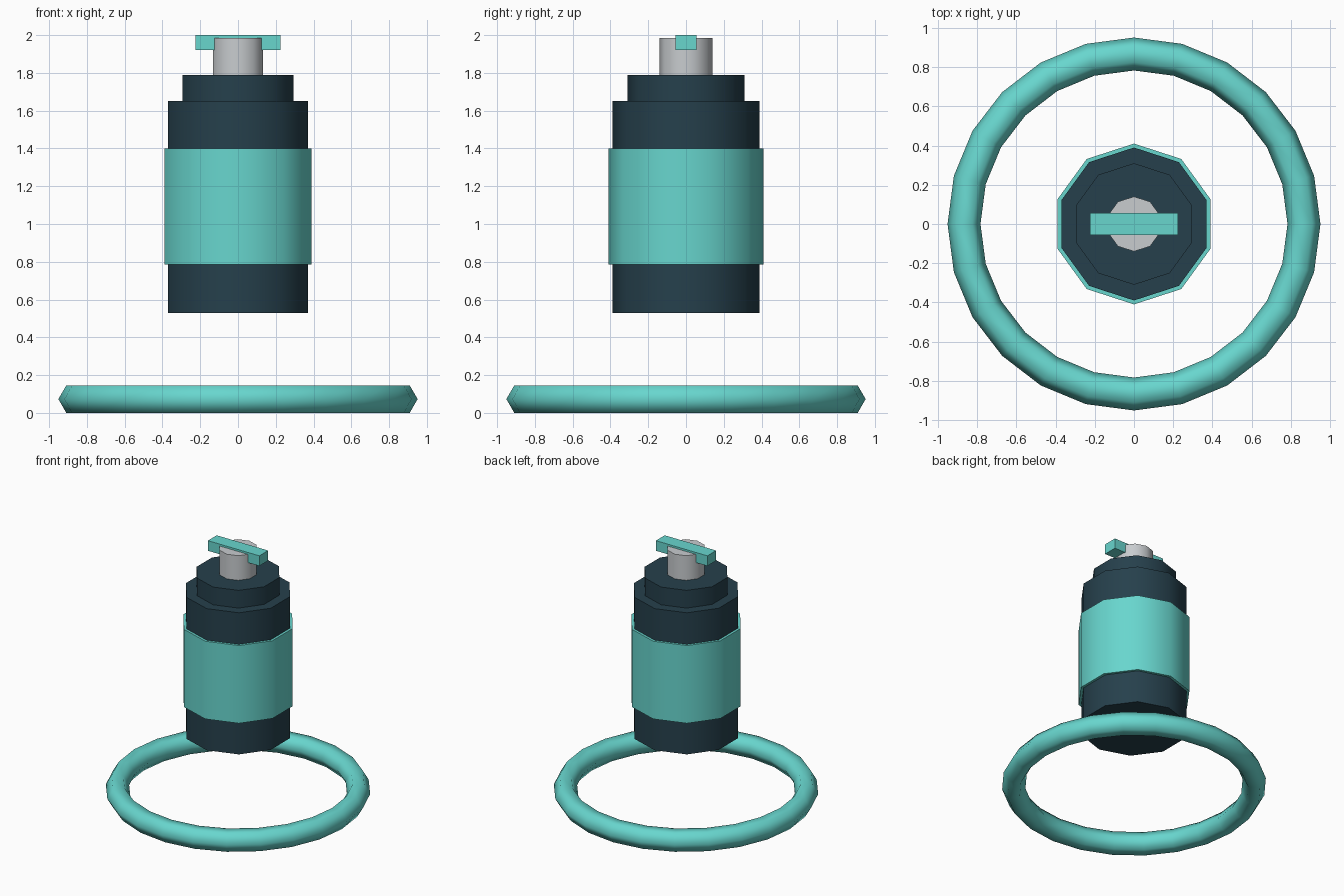
import bpy
from math import radians

cube = bpy.data.objects.get("Cube")
if cube:
    bpy.data.objects.remove(cube, do_unlink=True)


def material(name, rgb):
    mat = bpy.data.materials.new(name)
    mat.use_nodes = True
    mat.diffuse_color = (*rgb, 1)
    mat.node_tree.nodes["Principled BSDF"].inputs["Base Color"].default_value = (*rgb, 1)
    return mat


teal = material("teal", (0.138, 0.672, 0.617))
navy = material("dark navy", (0.019, 0.051, 0.072))
steel = material("light grey metal", (0.578, 0.604, 0.624))


def finish(name, mat):
    obj = bpy.context.object
    obj.name = name
    obj.data.materials.append(mat)
    return obj


def drum(name, mat, radius, bottom, top):
    """Ten-sided upright cylinder with smooth sides and sharp rims."""
    bpy.ops.mesh.primitive_cylinder_add(
        vertices=10, radius=radius, depth=top - bottom,
        location=(0, 0, (bottom + top) / 2))
    bpy.ops.object.shade_smooth_by_angle(angle=radians(40))
    return finish(name, mat)


# Canister: body, band around it, stepped shoulder and metal neck
drum("body", navy, 0.39, 0.53, 1.65)
drum("band", teal, 0.41, 0.785, 1.40)
drum("shoulder", navy, 0.31, 1.65, 1.79)
drum("neck", steel, 0.14, 1.79, 1.985)

# Crossbar through the neck
bpy.ops.mesh.primitive_cube_add(size=1, location=(0, 0, 1.96))
bar = finish("crossbar", teal)
for v in bar.data.vertices:
    v.co.x *= 0.45
    v.co.y *= 0.11
    v.co.z *= 0.08

# Ring floating below the body
bpy.ops.mesh.primitive_torus_add(
    major_segments=24, minor_segments=6, major_radius=0.867,
    minor_radius=0.084, location=(0, 0, 0.073))
bpy.ops.object.shade_smooth()
finish("ground_ring", teal)
